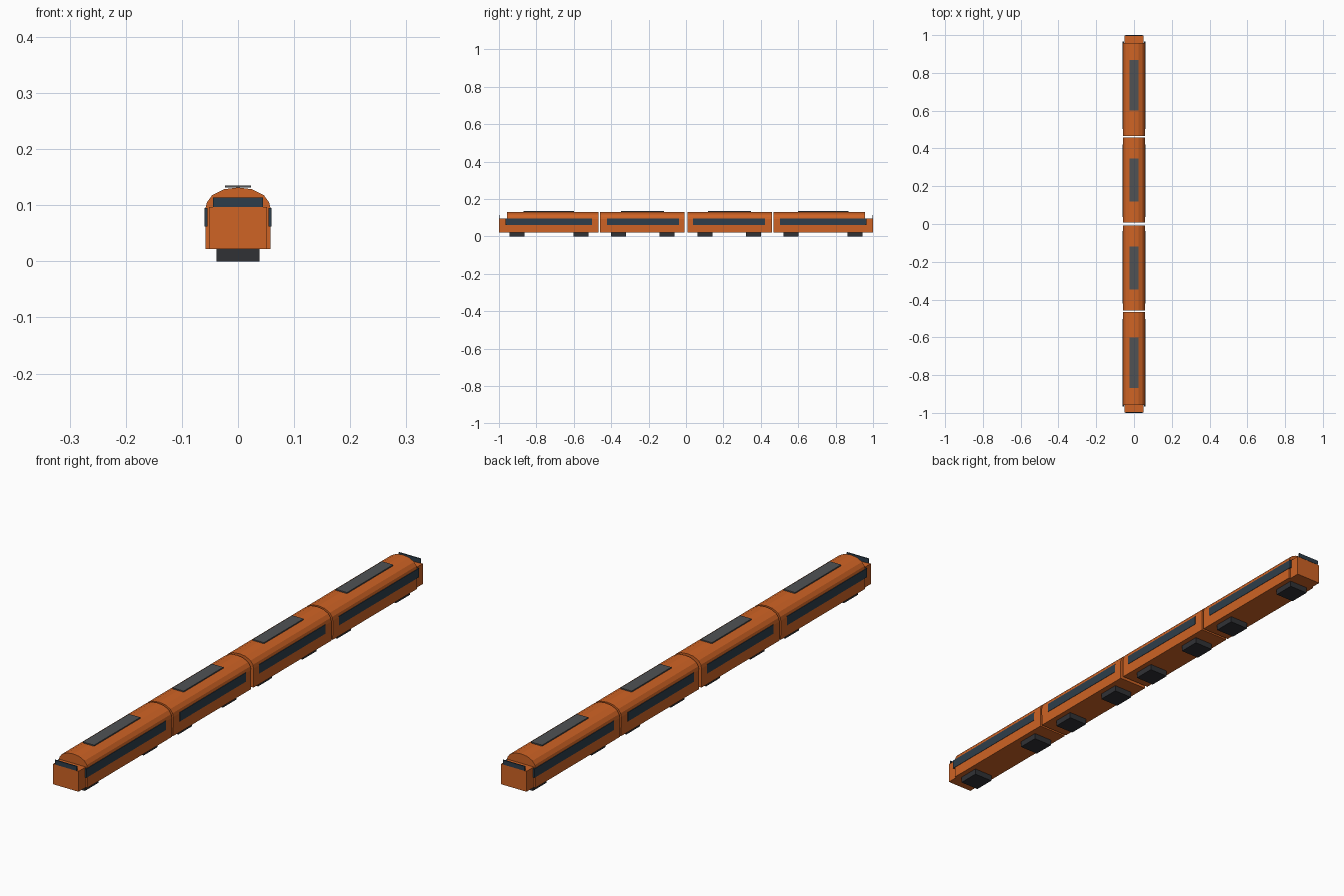
import bpy

if "Cube" in bpy.data.objects:
    bpy.data.objects.remove(bpy.data.objects["Cube"])


def material(name, rgb):
    m = bpy.data.materials.new(name)
    m.diffuse_color = (*rgb, 1)
    m.use_nodes = True
    m.node_tree.nodes["Principled BSDF"].inputs["Base Color"].default_value = m.diffuse_color
    return m


ORANGE = material("orange_paint", (0.62, 0.125, 0.018))
GLASS = material("dark_glass", (0.027, 0.048, 0.07))
GREY = material("roof_grey", (0.08, 0.085, 0.09))
DARK = material("undercarriage_dark", (0.03, 0.031, 0.036))


def mesh_object(name, verts, faces, mat):
    mesh = bpy.data.meshes.new(name)
    mesh.from_pydata(verts, [], faces)
    mesh.materials.append(mat)
    obj = bpy.data.objects.new(name, mesh)
    bpy.context.collection.objects.link(obj)
    return obj


def extrude_y(name, profile, y0, y1, mat):
    """Closed prism from a counter-clockwise (x, z) profile, seen from -y."""
    y0, y1 = min(y0, y1), max(y0, y1)
    n = len(profile)
    verts = [(x, y, z) for y in (y0, y1) for x, z in profile]
    faces = [tuple(range(n)), tuple(reversed(range(n, 2 * n)))]
    faces += [(i, i + n, (i + 1) % n + n, (i + 1) % n) for i in range(n)]
    return mesh_object(name, verts, faces, mat)


def box(name, x0, x1, y0, y1, z0, z1, mat):
    x0, x1 = min(x0, x1), max(x0, x1)
    return extrude_y(name, [(x0, z0), (x1, z0), (x1, z1), (x0, z1)], y0, y1, mat)


# Carriage cross-section: flat floor, straight sides, faceted arched roof
half = [(0.058, 0.022), (0.0585, 0.092), (0.0555, 0.105),
        (0.046, 0.118), (0.025, 0.1285)]
section = half + [(0, 0.1315)] + [(-x, z) for x, z in reversed(half)]

# Distances from the train centre: body, window band, roof unit, bogie centres
cars = {
    "inner_car": ((0.007, 0.459), (0.038, 0.422), (0.118, 0.348), (0.102, 0.360)),
    "end_car": ((0.467, 0.957), (0.502, 0.966), (0.600, 0.868), (0.562, 0.903)),
}

for side, end in ((-1, "front"), (1, "rear")):
    for car, (body, window, roof, bogies) in cars.items():
        name = f"{end}_{car}"
        extrude_y(name + "_body", section, side * body[0], side * body[1], ORANGE)

        # Long window band on each flank
        for s, label in ((-1, "left"), (1, "right")):
            box(f"{name}_{label}_windows", s * 0.054, s * 0.0597,
                side * window[0], side * window[1], 0.062, 0.095, GLASS)

        # Roof equipment panel
        box(name + "_roof_panel", -0.023, 0.023,
            side * roof[0], side * roof[1], 0.1312, 0.1355, GREY)

        # Two bogies
        for i, c in enumerate(bogies):
            box(f"{name}_bogie_{i + 1}", -0.038, 0.038,
                side * c - 0.04, side * c + 0.04, 0.0, 0.0235, DARK)

    # Stepped cab nose with a thin windscreen on its leading edge
    box(end + "_cab_nose", -0.0515, 0.0515, side * 0.95, side * 0.999, 0.022, 0.097, ORANGE)
    box(end + "_windscreen", -0.0445, 0.0445, side * 0.996, side * 1.0, 0.097, 0.1135, GLASS)
